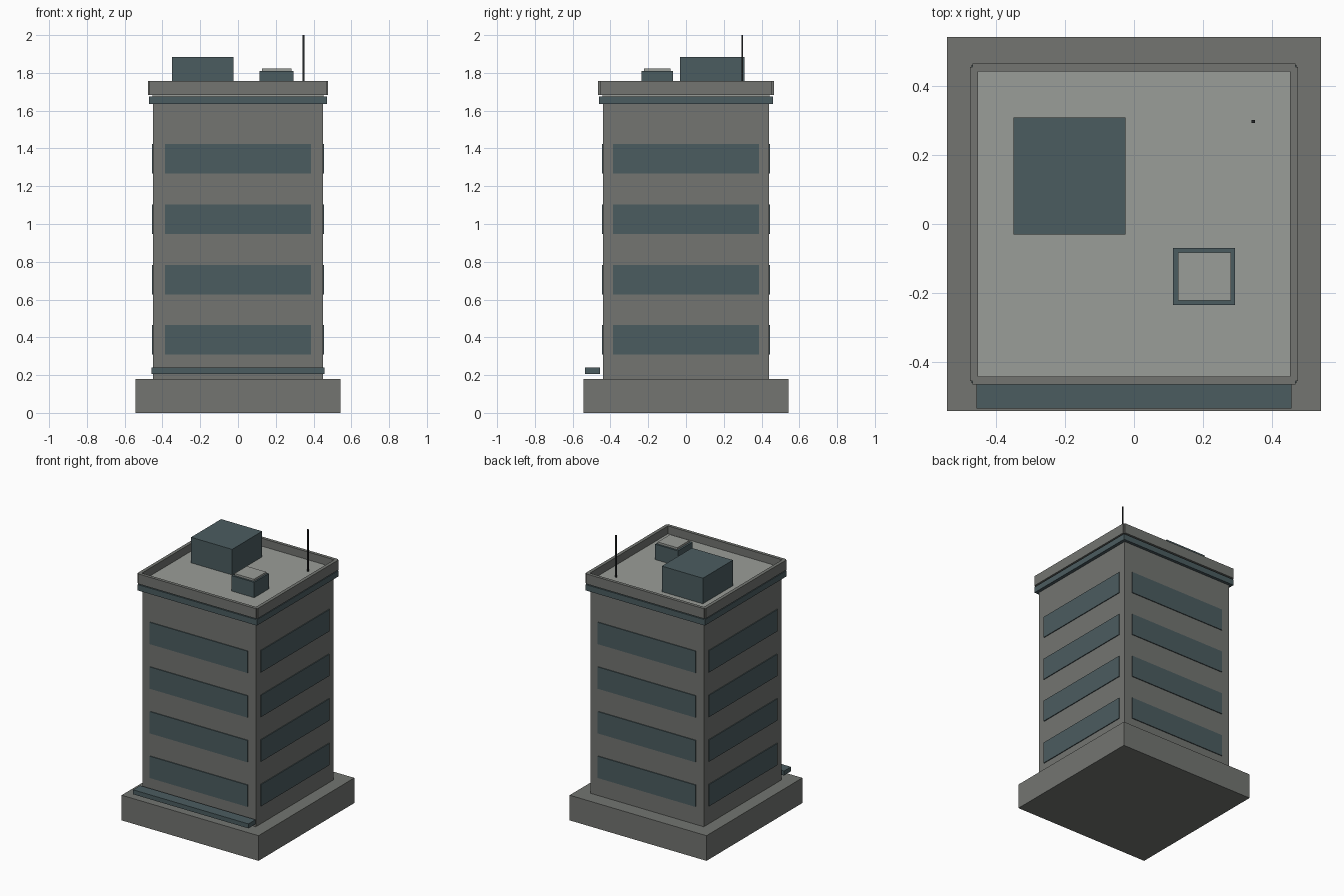
import bpy, bmesh

if "Cube" in bpy.data.objects:
    bpy.data.objects.remove(bpy.data.objects["Cube"])


def material(name, rgb):
    # sRGB 0-255 to linear
    lin = [((c / 255 + 0.055) / 1.055) ** 2.4 for c in rgb]
    m = bpy.data.materials.new(name)
    m.diffuse_color = (*lin, 1)
    m.use_nodes = True
    m.node_tree.nodes["Principled BSDF"].inputs["Base Color"].default_value = m.diffuse_color
    return m


CONCRETE = material("concrete grey", (115, 117, 113))
GLASS = material("slate teal", (75, 92, 96))
ROOF = material("light roof grey", (154, 157, 152))
METAL = material("dark metal", (36, 39, 41))


def box(name, x, y, z, mat):
    """Box from (min, max) ranges on each axis."""
    bm = bmesh.new()
    bmesh.ops.create_cube(bm, size=1)
    for v in bm.verts:
        for i, (lo, hi) in enumerate((x, y, z)):
            v.co[i] = hi if v.co[i] > 0 else lo
    me = bpy.data.meshes.new(name)
    bm.to_mesh(me)
    bm.free()
    me.materials.append(mat)
    ob = bpy.data.objects.new(name, me)
    bpy.context.collection.objects.link(ob)
    return ob


def sym(h):
    return (-h, h)


# Base, tower and crown
box("base_plinth", sym(0.542), sym(0.542), (0, 0.18), CONCRETE)
box("tower_body", sym(0.449), sym(0.44), (0.18, 1.634), CONCRETE)
box("crown_trim", sym(0.472), sym(0.461), (1.634, 1.676), GLASS)
box("roof_deck", sym(0.452), sym(0.442), (1.676, 1.70), ROOF)

# Parapet walls, one pair per axis
for s, tag in ((-1, "a"), (1, "b")):
    box("parapet_front_back_" + tag, sym(0.468),
        sorted((s * 0.442, s * 0.465)), (1.684, 1.756), CONCRETE)
    box("parapet_side_" + tag, sorted((s * 0.452, s * 0.476)),
        sym(0.455), (1.684, 1.756), CONCRETE)

# Window bands on all four sides
for floor in range(4):
    z0 = 0.308 + 0.3195 * floor
    z = (z0, z0 + 0.156)
    for s, tag in ((-1, "a"), (1, "b")):
        n = f"{floor + 1}_{tag}"
        box("window_front_back_" + n, sym(0.387),
            sorted((s * 0.438, s * 0.446)), z, GLASS)
        box("window_side_" + n, sorted((s * 0.447, s * 0.455)),
            sym(0.387), z, GLASS)

# Entrance canopy
box("entrance_canopy", sym(0.457), (-0.535, -0.455), (0.207, 0.239), GLASS)

# Rooftop equipment
box("plant_room", (-0.35, -0.025), (-0.031, 0.309), (1.70, 1.883), GLASS)
box("vent_unit", (0.113, 0.293), (-0.235, -0.07), (1.70, 1.81), GLASS)
box("vent_cap", (0.127, 0.282), (-0.222, -0.083), (1.81, 1.824), ROOF)
box("antenna", (0.341, 0.351), (0.293, 0.301), (1.70, 2.0), METAL)
